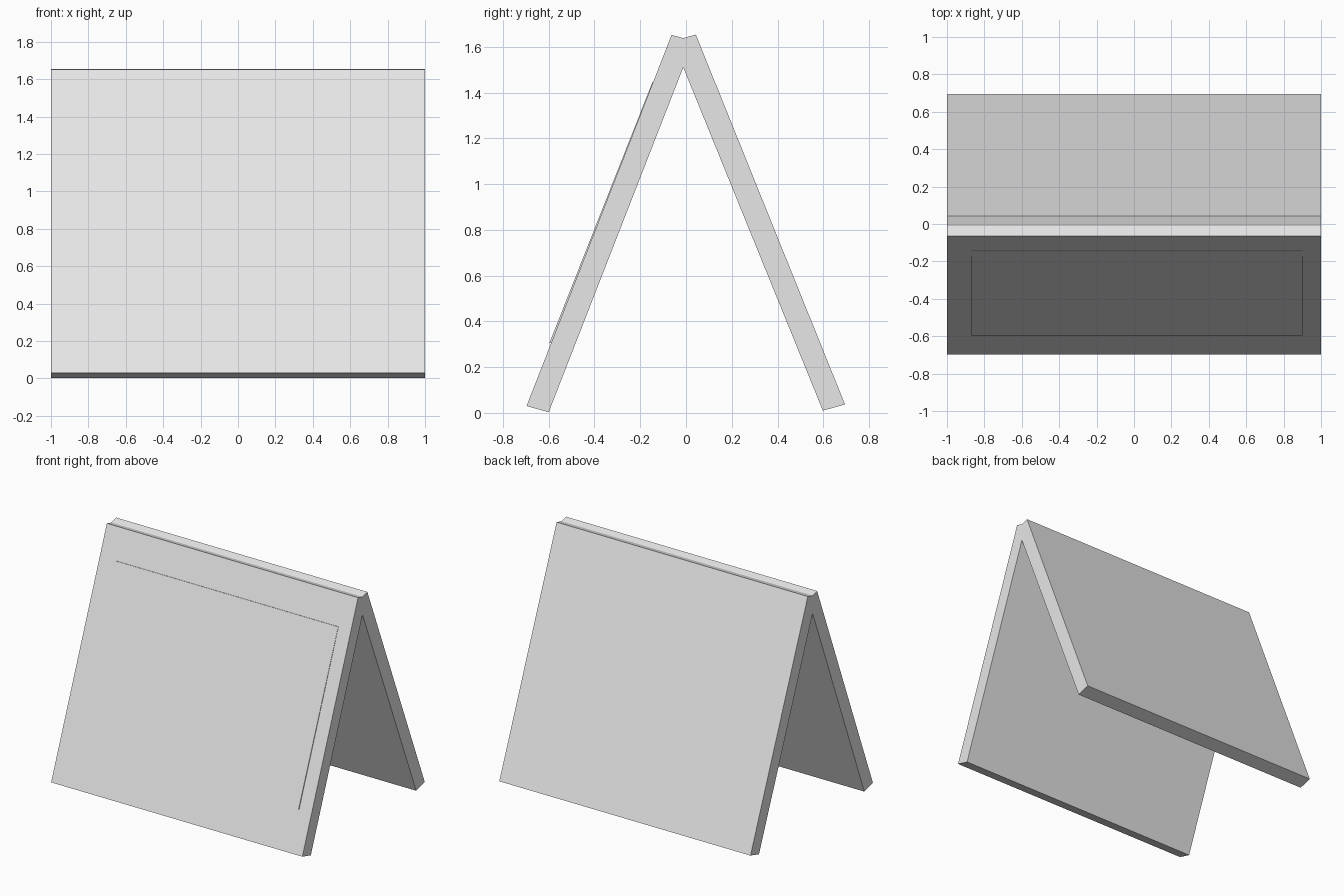
import bpy
import bmesh

default = bpy.data.objects.get("Cube")
if default:
    bpy.data.objects.remove(default, do_unlink=True)

# One plain grey for the whole sign
grey = bpy.data.materials.new("light_grey")
grey.use_nodes = True
colour = (0.8, 0.8, 0.8, 1)
grey.diffuse_color = colour
grey.node_tree.nodes["Principled BSDF"].inputs["Base Color"].default_value = colour


def extrude_profile(name, profile, x0, x1):
    """Sweep a closed (y, z) outline along x into a solid."""
    bm = bmesh.new()
    cap = bm.faces.new([bm.verts.new((x0, y, z)) for y, z in profile])
    grown = bmesh.ops.extrude_face_region(bm, geom=[cap], use_keep_orig=True)
    moved = [v for v in grown["geom"] if isinstance(v, bmesh.types.BMVert)]
    bmesh.ops.translate(bm, verts=moved, vec=(x1 - x0, 0, 0))
    bmesh.ops.recalc_face_normals(bm, faces=bm.faces)
    mesh = bpy.data.meshes.new(name)
    bm.to_mesh(mesh)
    bm.free()
    mesh.materials.append(grey)
    obj = bpy.data.objects.new(name, mesh)
    bpy.context.collection.objects.link(obj)
    return obj


# Folded board: two leaning leaves meeting at a notched ridge
extrude_profile("folded_board", [
    (-0.697, 0.03), (-0.6, 0.003), (-0.012, 1.51), (0.598, 0.01),
    (0.695, 0.037), (0.043, 1.653), (-0.012, 1.638), (-0.063, 1.652),
], -1, 1)

# Thin display panel on the front leaf, standing out slightly at its foot
extrude_profile("front_panel", [
    (-0.597, 0.305), (-0.585, 0.305), (-0.138, 1.447), (-0.146, 1.447),
], -0.87, 0.9)
